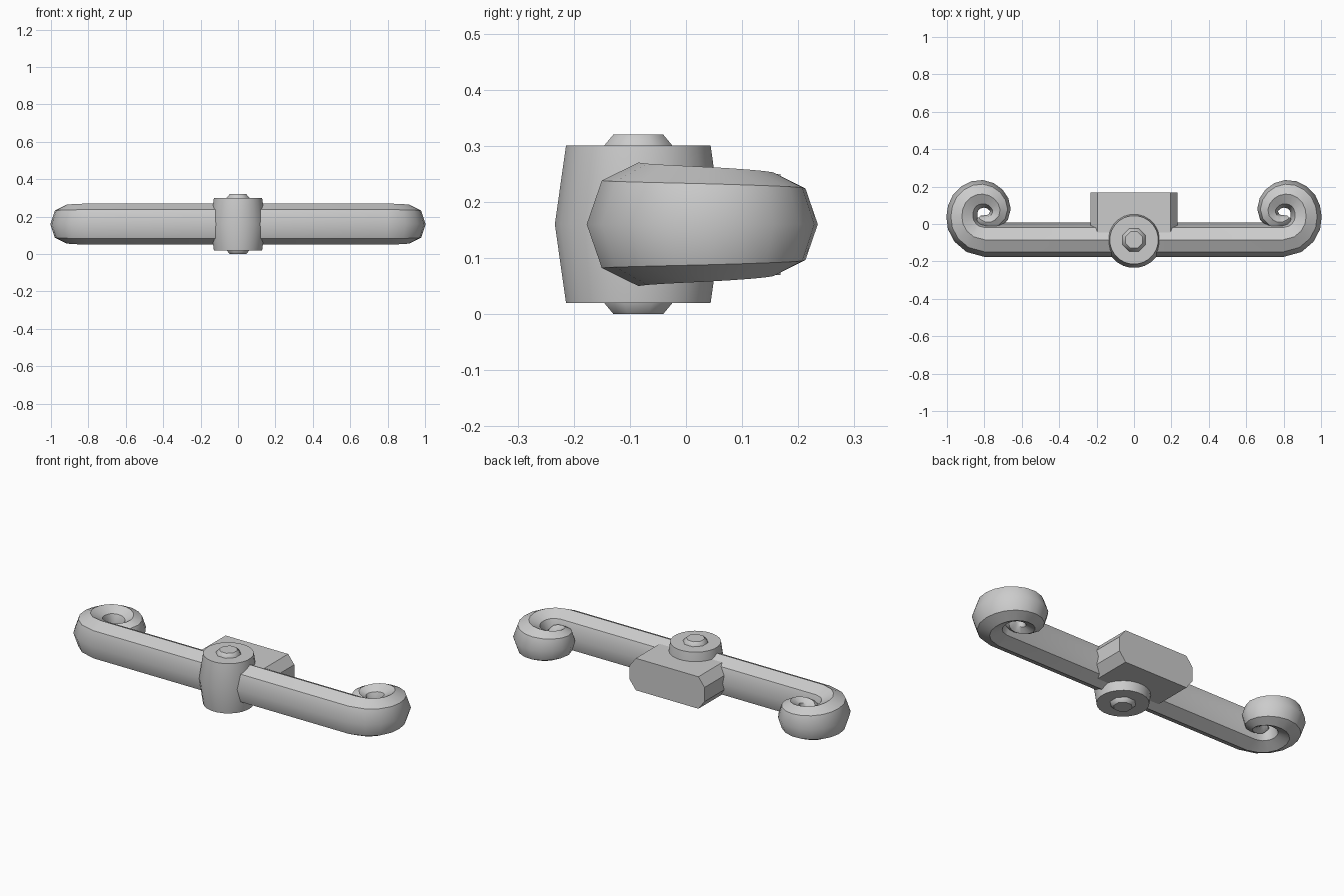
import bpy, bmesh, math
from mathutils import Vector

if "Cube" in bpy.data.objects:
    bpy.data.objects.remove(bpy.data.objects["Cube"])

MID_Z = 0.16      # height of the symmetry plane
BAR_Y = -0.085    # centre line of bar and barrel

grey = bpy.data.materials.new("grey metal")
grey.diffuse_color = (0.6, 0.6, 0.6, 1)
grey.use_nodes = True
grey.node_tree.nodes["Principled BSDF"].inputs["Base Color"].default_value = grey.diffuse_color


def loft(name, rings, smooth=None):
    """Skin a list of equal-length closed rings and cap both ends."""
    bm = bmesh.new()
    vr = [[bm.verts.new(p) for p in ring] for ring in rings]
    n = len(vr[0])
    for a, b in zip(vr, vr[1:]):
        for i in range(n):
            j = (i + 1) % n
            bm.faces.new((a[i], a[j], b[j], b[i]))
    bm.faces.new(vr[0][::-1])
    bm.faces.new(vr[-1])
    bmesh.ops.recalc_face_normals(bm, faces=bm.faces[:])
    me = bpy.data.meshes.new(name)
    bm.to_mesh(me)
    bm.free()
    ob = bpy.data.objects.new(name, me)
    bpy.context.collection.objects.link(ob)
    me.materials.append(grey)
    if smooth:
        bpy.ops.object.select_all(action='DESELECT')
        ob.select_set(True)
        bpy.context.view_layer.objects.active = ob
        bpy.ops.object.shade_smooth_by_angle(angle=math.radians(smooth))
    return ob


def disc(r, z, n):
    """Horizontal ring around the barrel axis."""
    return [(r * math.cos(2 * math.pi * (i + .5) / n),
             BAR_Y + r * math.sin(2 * math.pi * (i + .5) / n), z) for i in range(n)]


# Scroll bar: octagonal section swept along a straight run into a tapering curl
# keys: angle, curl radius, half width, half height
keys = [(-90, .145, .092, .110), (0, .108, .082, .101), (90, .100, .075, .090),
        (180, .095, .055, .075), (270, .042, .035, .055), (310, .032, .018, .032)]


def curl(angle):
    for a, b in zip(keys, keys[1:]):
        if angle <= b[0]:
            t = (angle - a[0]) / (b[0] - a[0])
            return [p + (q - p) * t for p, q in zip(a[1:], b[1:])]
    return keys[-1][1:]


half = [(0.13, BAR_Y, .092, .110), (0.795, BAR_Y, .092, .110)]
for k in range(1, 21):
    ang = -90 + 20 * k
    r, w, h = curl(ang)
    t = math.radians(ang)
    half.append((0.81 + r * math.cos(t), 0.06 + r * math.sin(t), w, h))
path = [(-x, y, w, h) for x, y, w, h in reversed(half)] + half

rings = []
for i, (x, y, w, h) in enumerate(path):
    p, q = path[max(i - 1, 0)], path[min(i + 1, len(path) - 1)]
    tan = Vector((q[0] - p[0], q[1] - p[1])).normalized()
    if abs(x) < 0.8 and abs(y - BAR_Y) < 1e-6:
        tan = Vector((1, 0))
    rings.append([(x - tan.y * w * math.cos(a), y + tan.x * w * math.cos(a),
                   MID_Z + h * math.sin(a))
                  for a in [k * math.pi / 4 for k in range(8)]])
loft("scroll_bar", rings, 42)

# Central barrel, slightly bulged at the middle
loft("barrel", [disc(.13, .02, 24), disc(.15, MID_Z, 24), disc(.13, .30, 24)], 40)

# Tapered bolt heads on both ends of the barrel
for name, z0, z1 in (("top_bolt", .29, .32), ("bottom_bolt", .03, 0)):
    loft(name, [disc(.066, z0, 8), disc(.066, .30 if z1 > .1 else .02, 8),
                disc(.048, z1, 8)], 50)

# Rear block: chamfered profile pushed back from the bar
prof = [(.233, .04), (.195, .09), (-.195, .09), (-.233, .04),
        (-.233, -.04), (-.195, -.09), (.195, -.09), (.233, -.04)]
loft("rear_block", [[(x, y, MID_Z + z) for x, z in prof] for y in (-.05, .168)])
